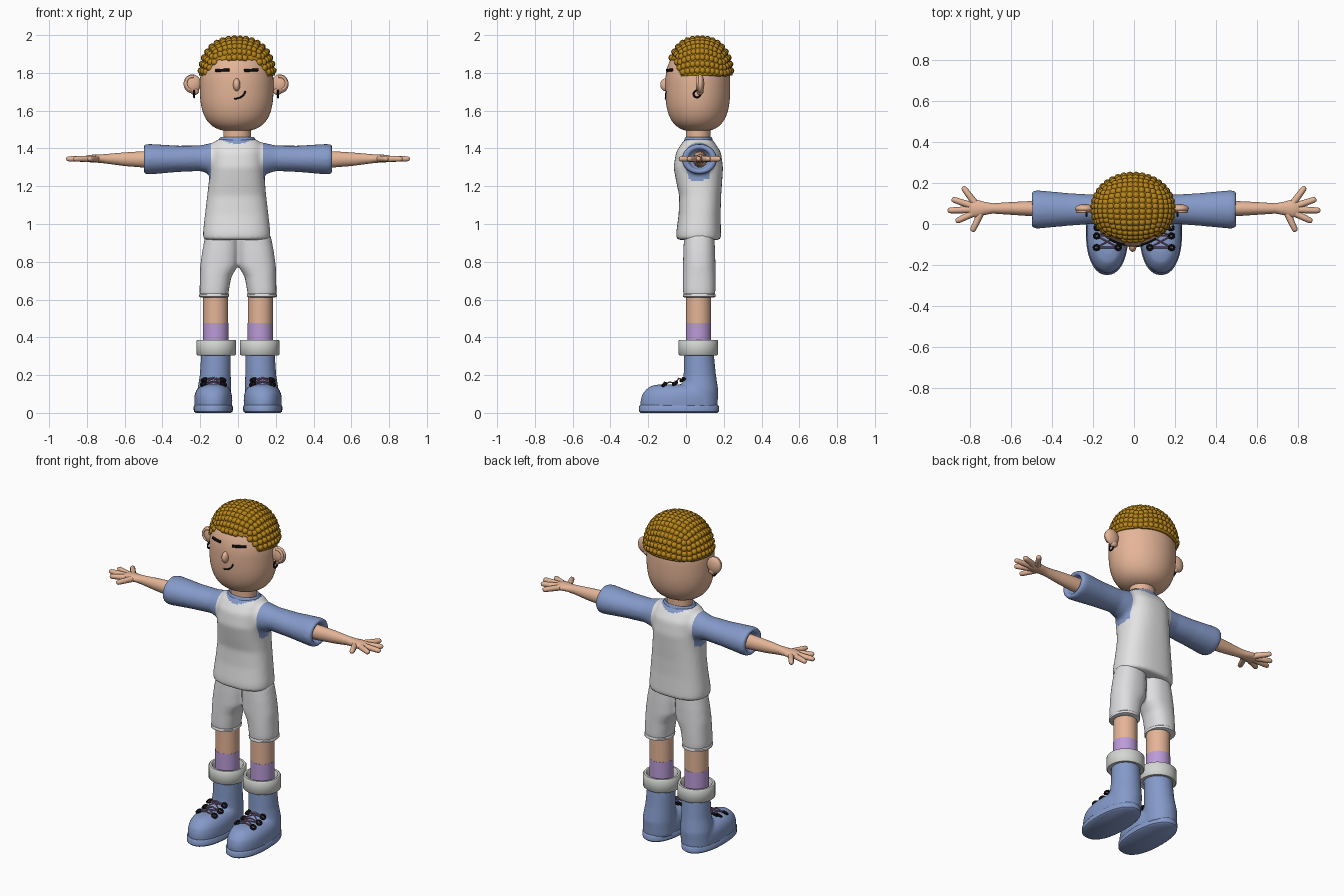
import bpy, bmesh
from math import sin, cos, tan, pi, hypot, radians, sqrt
from mathutils import Vector, Matrix

cube = bpy.data.objects.get("Cube")
if cube:
    bpy.data.objects.remove(cube, do_unlink=True)


def material(name, r, g, b):
    m = bpy.data.materials.new(name)
    m.use_nodes = True
    m.diffuse_color = (r, g, b, 1)
    node = next(n for n in m.node_tree.nodes if n.type == 'BSDF_PRINCIPLED')
    node.inputs["Base Color"].default_value = (r, g, b, 1)
    return m


SKIN = material("skin", .78, .46, .31)
HAIR = material("golden hair", .48, .235, .01)
WHITE = material("shirt white", .77, .77, .77)
SHORTS = material("shorts white", .73, .73, .75)
BLUE = material("denim blue", .235, .325, .59)
PURPLE = material("sock purple", .5, .33, .69)
CUFF = material("cuff grey", .65, .67, .64)
BLACK = material("black", .004, .004, .004)
LACE = material("lace mauve", .3, .16, .3)


def activate(ob):
    bpy.ops.object.select_all(action='DESELECT')
    ob.select_set(True)
    bpy.context.view_layer.objects.active = ob


def finish(ob, angle=45):
    activate(ob)
    bpy.ops.object.shade_smooth_by_angle(angle=radians(angle))
    return ob


def from_bmesh(name, bm, mat):
    bmesh.ops.recalc_face_normals(bm, faces=bm.faces)
    me = bpy.data.meshes.new(name)
    bm.to_mesh(me)
    bm.free()
    me.materials.append(mat)
    ob = bpy.data.objects.new(name, me)
    bpy.context.collection.objects.link(ob)
    return finish(ob)


def loft(name, rings, mat, axis='z', side=1, seg=36, n=2.0):
    """Skin rings of (position, centre a, centre b, radius a, radius b)."""
    bm = bmesh.new()
    loops = []
    for t, ca, cb, ra, rb in rings:
        loop = []
        for i in range(seg):
            c, s = cos(2 * pi * i / seg), sin(2 * pi * i / seg)
            f = (abs(c) ** n + abs(s) ** n) ** (-1 / n)
            a, b = ca + ra * c * f, cb + rb * s * f
            loop.append(bm.verts.new((side * a, b, t) if axis == 'z' else (side * t, a, b)))
        loops.append(loop)
    for lo, hi in zip(loops, loops[1:]):
        for i in range(seg):
            j = (i + 1) % seg
            bm.faces.new((lo[i], lo[j], hi[j], hi[i]))
    bm.faces.new(loops[0])
    bm.faces.new(loops[-1])
    return from_bmesh(name, bm, mat)


def tube(name, pts, r, mat, radii=None, closed=False):
    cu = bpy.data.curves.new(name, 'CURVE')
    cu.dimensions = '3D'
    cu.bevel_depth, cu.bevel_resolution, cu.use_fill_caps = r, 3, True
    sp = cu.splines.new('POLY')
    sp.points.add(len(pts) - 1)
    sp.use_cyclic_u = closed
    for i, p in enumerate(pts):
        sp.points[i].co = (*p, 1)
        sp.points[i].radius = radii[i] if radii else 1
    cu.materials.append(mat)
    ob = bpy.data.objects.new(name, cu)
    bpy.context.collection.objects.link(ob)
    activate(ob)
    bpy.ops.object.convert(target='MESH')
    return finish(bpy.context.object)


def ellipsoid(name, centre, radii, mat):
    bm = bmesh.new()
    bmesh.ops.create_uvsphere(bm, u_segments=24, v_segments=16, radius=1,
                              matrix=Matrix.Translation(centre) @ Matrix.Diagonal((*radii, 1)))
    return from_bmesh(name, bm, mat)


def fuse(name, obs, voxel, smooth):
    """Blend overlapping solids into one soft surface."""
    activate(obs[0])
    for o in obs:
        o.select_set(True)
    bpy.ops.object.join()
    ob = bpy.context.object
    ob.name = name
    m = ob.modifiers.new("blend", 'REMESH')
    m.mode, m.voxel_size = 'VOXEL', voxel
    s = ob.modifiers.new("soften", 'SMOOTH')
    s.factor, s.iterations = .5, smooth
    for mod in ("blend", "soften"):
        bpy.ops.object.modifier_apply(modifier=mod)
    return finish(ob, 60)


def cube_grid(cells):
    bm = bmesh.new()
    bmesh.ops.create_cube(bm, size=2)
    bmesh.ops.subdivide_edges(bm, edges=bm.edges, cuts=cells - 1, use_grid_fill=True)
    return bm


def on_dome(co, centre, r, n):
    d = Vector([tan(v * pi / 4) for v in co]).normalized()
    f = (hypot(d.x, d.y) ** n + abs(d.z) ** n) ** (-1 / n)
    return Vector(centre) + Vector((r[0] * d.x, r[1] * d.y, r[2] * d.z)) * f


# Head
HC, HX, HY = Vector((-.007, .062, 1.74)), .195, .172
def head_shape(up):
    return (.22, 2.2) if up else (.25, 2.9)

bm = cube_grid(20)
for v in bm.verts:
    rz, n = head_shape(v.co.z > 0)
    v.co = on_dome(v.co, HC, (HX, HY, rz), n)
from_bmesh("head", bm, SKIN)


def face_point(x, z):
    rz, n = head_shape(z > HC.z)
    s = (1 - (abs(z - HC.z) / rz) ** n) ** (1 / n)
    return (x, HC.y - HY * s * sqrt(1 - ((x - HC.x) / (HX * s)) ** 2), z)


# Hair: a thick cap with a raised fringe, covered with curls
HAIR_AT, HAIR_R = (-.005, .074, 1.76), (.201, .173, .228)
def hairline(y):
    return 1.785 + .085 * min(1, max(0, (-.03 - y) / .03))

bm = cube_grid(40)
for v in bm.verts:
    v.co = on_dome(v.co, HAIR_AT, HAIR_R, 2.4)
low = [f for f in bm.faces if f.calc_center_median().z < hairline(f.calc_center_median().y)]
bmesh.ops.delete(bm, geom=low, context='FACES')
cap = from_bmesh("hair_cap", bm, HAIR)
m = cap.modifiers.new("thickness", 'SOLIDIFY')
m.thickness, m.offset = .015, -1

grid, bm = cube_grid(10), bmesh.new()
for f in grid.faces:
    p = on_dome(f.calc_center_median(), HAIR_AT, HAIR_R, 2.4)
    if p.z > hairline(p.y) + .008:
        inward = (Vector(HAIR_AT) - p).normalized() * .007
        bmesh.ops.create_icosphere(bm, subdivisions=2, radius=.0185,
                                   matrix=Matrix.Translation(p + inward))
grid.free()
from_bmesh("hair_curls", bm, HAIR)

# Face
ellipsoid("nose", (-.007, -.108, 1.737), (.019, .028, .034), SKIN)
for side, x0 in (("right", -.118), ("left", .033)):
    pts = [face_point(x0 + .072 * i / 6, 1.812 + .004 * i / 6) for i in range(7)]
    tube(side + "_closed_eye", pts, .008, BLACK)
smile = [face_point(-.02 + .058 * sin(a), 1.705 - .042 * cos(a))
         for a in [i * pi / 16 for i in range(9)]]
tube("smile", smile, .0045, BLACK)

# Ears and earrings
for s, side in ((-1, "right"), (1, "left")):
    ex = -.01 + s * .232
    ellipsoid(side + "_ear", (ex, .075, 1.742), (.046, .022, .05), SKIN)
    ellipsoid(side + "_ear_lobe", (ex - s * .012, .075, 1.705), (.024, .018, .022), SKIN)
    rim = [(ex + s * .034 * cos(a), .061, 1.745 + .036 * sin(a))
           for a in [-1.2 + i * .3 for i in range(11)]]
    tube(side + "_ear_rim", rim, .008, SKIN)
    ring = [(-.01 + s * .222, .058 + .018 * cos(i * pi / 8), 1.688 + .018 * sin(i * pi / 8))
            for i in range(16)]
    tube(side + "_earring", ring, .005, BLACK, closed=True)

# Neck and collar
loft("neck", [(1.4, -.005, .065, .073, .066), (1.53, -.005, .065, .073, .066)], SKIN)
loft("collar", [(1.425, -.005, .066, .1, .078), (1.452, -.005, .066, .096, .074),
                (1.46, -.005, .066, .088, .068), (1.452, -.005, .066, .076, .064)], BLUE)

# Shirt: body and sleeves blended, then coloured as raglan sleeves
parts = [loft("shirt", [
    (.915, -.007, .067, .165, .108), (.925, -.007, .067, .178, .119),
    (.96, -.007, .067, .178, .118), (1.05, -.007, .072, .168, .111),
    (1.15, -.007, .075, .156, .111), (1.22, -.006, .07, .149, .121),
    (1.3, -.005, .065, .145, .131), (1.38, -.005, .066, .143, .119),
    (1.425, -.005, .066, .13, .09), (1.45, -.005, .066, .1, .072)], WHITE, n=2.5)]
for s in (-1, 1):
    parts.append(loft("sleeve", [
        (.02, .066, 1.345, .085, .09), (.13, .067, 1.345, .083, .087),
        (.2, .072, 1.348, .072, .068), (.32, .071, 1.345, .08, .07),
        (.47, .071, 1.343, .094, .081), (.493, .071, 1.343, .092, .079),
        (.502, .071, 1.343, .08, .068), (.498, .071, 1.343, .062, .056),
        (.46, .071, 1.343, .055, .05)], WHITE, axis='x', side=s))
shirt = fuse("shirt", parts, .011, 6)
shirt.data.materials.append(BLUE)
bm = bmesh.new()
bm.from_mesh(shirt.data)
for x in (-.143, .133):
    bmesh.ops.bisect_plane(bm, geom=bm.verts[:] + bm.edges[:] + bm.faces[:],
                           plane_co=(x, 0, 0), plane_no=(1, 0, 0))
for f in bm.faces:
    c = f.calc_center_median()
    sleeve = abs(c.x + .005) > .138 and hypot(c.y - .065, c.z - 1.335) < .108
    neckline = c.z > 1.41 and hypot(c.x + .005, (c.y - .066) * 1.1) < .1
    f.material_index = int(sleeve or neckline)
bm.to_mesh(shirt.data)
bm.free()

# Arms and hands
DIGITS = {"thumb": (.75, .05, .79, -.037), "index": (.79, .05, .87, .012),
          "middle": (.8, .07, .91, .066), "ring": (.795, .09, .89, .122),
          "little": (.775, .1, .836, .182)}
for s, side in ((-1, "right"), (1, "left")):
    loft(side + "_arm", [
        (.4, .075, 1.343, .04, .045), (.5, .075, 1.342, .037, .043),
        (.6, .076, 1.343, .031, .036), (.69, .076, 1.345, .025, .026),
        (.73, .076, 1.346, .032, .022), (.77, .075, 1.346, .044, .021),
        (.8, .074, 1.346, .038, .017), (.815, .074, 1.345, .02, .009)],
        SKIN, axis='x', side=s, seg=24)
    for digit, (x0, y0, x1, y1) in DIGITS.items():
        pts = [(s * (x0 + (x1 - x0) * k), y0 + (y1 - y0) * k, 1.345) for k in (0, .5, .88, .97, 1)]
        tube(side + "_" + digit, pts, .0165, SKIN, radii=(1.05, .95, .85, .6, .2))

# Shorts
legs = [loft("leg", [(.615, .127, .07, .075, .083), (.65, .126, .07, .078, .086),
                     (.72, .118, .07, .083, .086), (.78, .1, .07, .1, .086),
                     (.86, .093, .07, .096, .084), (.94, .086, .07, .087, .08)],
             SHORTS, side=s, n=2.3) for s in (-1, 1)]
fuse("shorts", legs, .01, 6)

for s, side in ((-1, "right"), (1, "left")):
    # Hem, leg, sock and rolled cuff
    loft(side + "_hem", [(.612, .127, .07, .07, .08), (.615, .127, .07, .078, .086),
                         (.627, .127, .07, .079, .087), (.633, .127, .07, .074, .082)],
         SHORTS, side=s, n=2.3)
    loft(side + "_leg", [(.47, .118, .066, .066, .066), (.65, .118, .066, .066, .066)], SKIN, side=s)
    loft(side + "_sock", [(.29, .118, .066, .067, .067), (.476, .118, .066, .067, .067)], PURPLE, side=s)
    loft(side + "_cuff", [(.33, .115, .065, .078, .078), (.308, .115, .065, .08, .08),
                          (.305, .115, .065, .1, .1), (.31, .115, .065, .105, .105),
                          (.38, .115, .065, .105, .105), (.386, .115, .065, .1, .1),
                          (.386, .115, .065, .088, .088), (.38, .115, .065, .083, .083),
                          (.335, .115, .065, .08, .08)], CUFF, side=s)

    # Boot
    foot = loft("foot", [(.025, .131, -.036, .1, .205), (.07, .131, -.036, .101, .204),
                         (.1, .131, -.034, .098, .197), (.125, .13, -.03, .088, .18),
                         (.142, .129, -.03, .07, .158), (.15, .129, -.03, .045, .12)],
                BLUE, side=s, n=2.25)
    shaft = loft("shaft", [(.025, .128, .072, .09, .095), (.12, .126, .075, .09, .096),
                           (.2, .12, .073, .082, .086), (.335, .116, .068, .078, .077)],
                 BLUE, side=s)
    fuse(side + "_boot", [foot, shaft], .01, 4)
    loft(side + "_sole", [(0, .131, -.037, .094, .202), (.008, .131, -.037, .103, .211),
                          (.034, .131, -.037, .104, .212), (.042, .131, -.037, .098, .205)],
         BLUE, side=s, n=2.25)

    # Eyelets and crossed laces
    rows = [(-.115, .15, .053), (-.058, .156, .052), (-.018, .175, .05)]
    for i, (y, z, w) in enumerate(rows):
        for d in (-1, 1):
            x = s * .13 + d * w
            ring = [(x + .013 * cos(a), y + .011 * sin(a), z + .006 * sin(a) - .004 * d * cos(a))
                    for a in [k * pi / 6 for k in range(12)]]
            tube(side + "_eyelet", ring, .006, BLACK, closed=True)
        tube(side + "_lace", [(s * .13 - w, y, z), (s * .13, y, z + .012), (s * .13 + w, y, z)], .004, LACE)
    for (y, z, w), (y2, z2, w2) in zip(rows, rows[1:]):
        for d in (-1, 1):
            tube(side + "_cross_lace", [(s * .13 - d * w, y, z), (s * .13, (y + y2) / 2, z2 + .008),
                                        (s * .13 + d * w2, y2, z2)], .0035, LACE)
